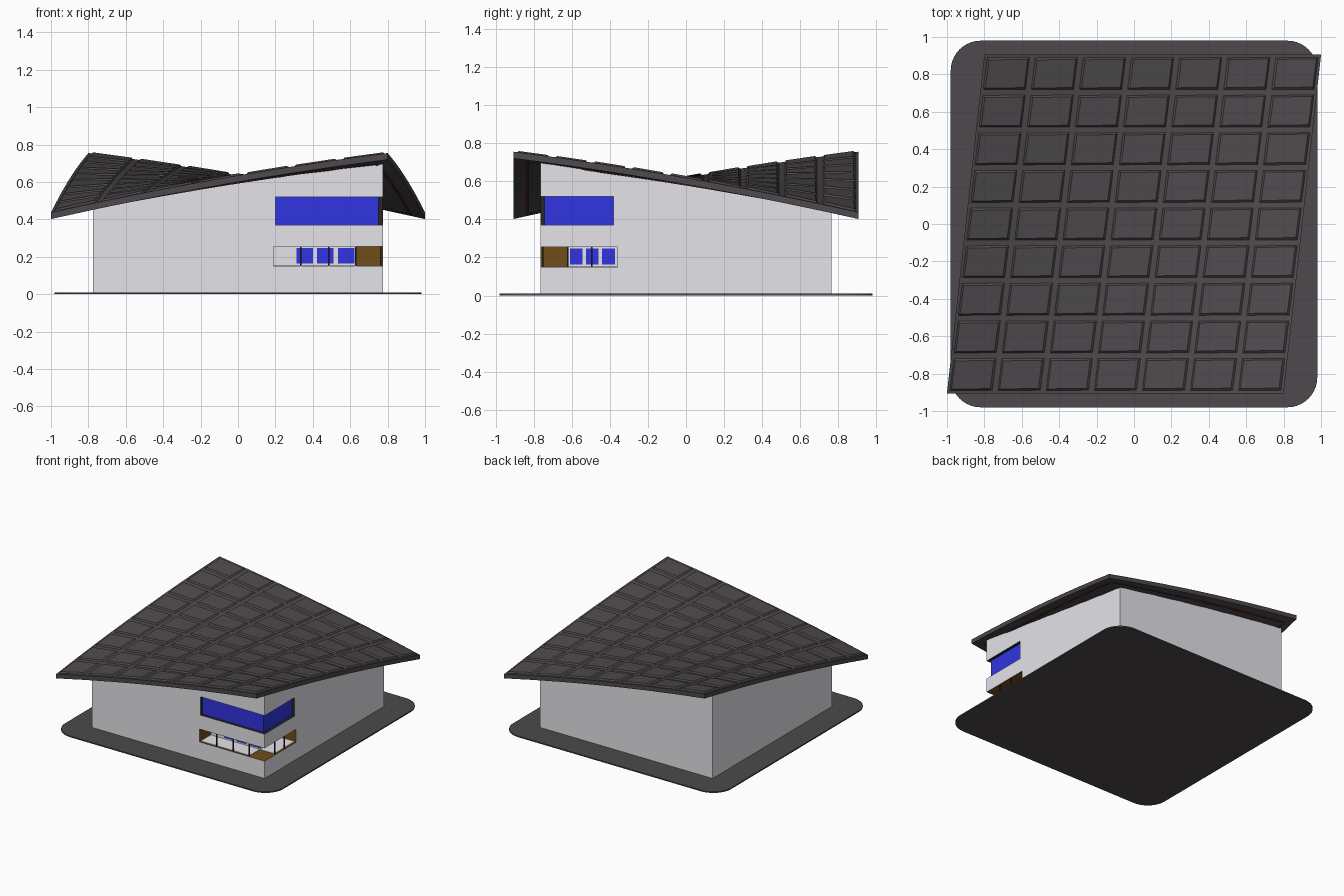
import bpy, bmesh

if "Cube" in bpy.data.objects:
    bpy.data.objects.remove(bpy.data.objects["Cube"])


def material(name, r, g, b):
    m = bpy.data.materials.new(name)
    m.diffuse_color = (r, g, b, 1)
    m.use_nodes = True
    m.node_tree.nodes["Principled BSDF"].inputs["Base Color"].default_value = m.diffuse_color
    return m


DARK = material("charcoal", 0.075, 0.066, 0.072)
BLACK = material("dark_reveal", 0.02, 0.02, 0.022)
WHITE = material("white_plaster", 0.78, 0.78, 0.82)
BLUE = material("blue_glass", 0.03, 0.035, 0.75)
WOOD = material("brown_wood", 0.17, 0.075, 0.01)
RED = material("eave_red", 0.1, 0.025, 0.025)


def finish(name, bm, mat):
    bmesh.ops.recalc_face_normals(bm, faces=bm.faces)
    me = bpy.data.meshes.new(name)
    bm.to_mesh(me)
    bm.free()
    me.materials.append(mat)
    ob = bpy.data.objects.new(name, me)
    bpy.context.collection.objects.link(ob)
    return ob


def box(name, x, y, z, mat, s=1, bevel=0):
    """Box from ranges; s = -1 turns it half a turn about z."""
    bm = bmesh.new()
    bmesh.ops.create_cube(bm, size=1)
    for v in bm.verts:
        v.co = (s * (x[0] + (v.co.x + .5) * (x[1] - x[0])),
                s * (y[0] + (v.co.y + .5) * (y[1] - y[0])),
                z[0] + (v.co.z + .5) * (z[1] - z[0]))
    if bevel:
        upright = [e for e in bm.edges if abs(e.verts[0].co.z - e.verts[1].co.z) > 1e-4]
        bmesh.ops.bevel(bm, geom=upright, offset=bevel, segments=10, profile=.5, affect='EDGES')
    return finish(name, bm, mat)


def roof_z(x, y):
    """Saddle height of the roof top: two opposite corners high, two low."""
    v = (y + .905) / 1.81
    u = (x + 1 - .2 * v) / 1.8
    p = u * (1 - v) + v * (1 - u)
    return .437 + .318 * p + .022 * (1 - (2 * p - 1) ** 2)


def roof_xy(u, v):
    return -1 + .2 * v + 1.8 * u, -.905 + 1.81 * v


def solid(name, nu, nv, xy, top, bottom, mat, tiled=False):
    """Closed volume between two height functions over a grid."""
    bm = bmesh.new()
    layers = []
    for h in (top, bottom):
        layers.append([[bm.verts.new((*xy(i / nu, j / nv), h(*xy(i / nu, j / nv))))
                        for j in range(nv + 1)] for i in range(nu + 1)])
    t, b = layers
    tops = []
    for i in range(nu):
        for j in range(nv):
            tops.append(bm.faces.new((t[i][j], t[i + 1][j], t[i + 1][j + 1], t[i][j + 1])))
            bm.faces.new((b[i][j], b[i][j + 1], b[i + 1][j + 1], b[i + 1][j]))
    for i in range(nu):
        for j in (0, nv):
            bm.faces.new((t[i][j], t[i + 1][j], b[i + 1][j], b[i][j]))
    for j in range(nv):
        for i in (0, nu):
            bm.faces.new((t[i][j], t[i][j + 1], b[i][j + 1], b[i][j]))
    bmesh.ops.recalc_face_normals(bm, faces=bm.faces)
    if tiled:  # raised roof panels
        bmesh.ops.inset_individual(bm, faces=tops, thickness=.022, depth=0)
        bmesh.ops.inset_individual(bm, faces=tops, thickness=.014, depth=.01)
    return finish(name, bm, mat)


# ground slab
box("ground_slab", (-.98, .98), (-.98, .98), (0, .01), DARK, bevel=.16)

# panelled saddle roof
THICK = .035
under = lambda x, y: roof_z(x, y) - THICK
solid("roof", 7, 9, roof_xy, roof_z, under, DARK, tiled=True)

# thin red strips under the eaves
a, w = .036, .007
for name, u0, u1, v0, v1 in (("front", a, 1 - a, a, a + w), ("back", a, 1 - a, 1 - a - w, 1 - a),
                             ("left", a, a + w, a, 1 - a), ("right", 1 - a - w, 1 - a, a, 1 - a)):
    strip = lambda u, v: roof_xy(u0 + u * (u1 - u0), v0 + v * (v1 - v0))
    solid("eave_strip_" + name, 14 if u1 - u0 > .5 else 1, 18 if v1 - v0 > .5 else 1, strip,
          lambda x, y: under(x, y) + .006, lambda x, y: under(x, y) - .006, RED)

# wall block reaching up into the roof
X, Y = .775, .765
walls = solid("walls", 14, 14, lambda u, v: (X * (2 * u - 1), Y * (2 * v - 1)),
              lambda x, y: under(x, y) + .008, lambda x, y: .01, WHITE)


def cut(x, y, z, mat, s):
    c = box("opening_cutter", x, y, z, mat, s)
    c.hide_render = True
    c.hide_set(True)
    m = walls.modifiers.new("opening", 'BOOLEAN')
    m.object, m.operation, m.solver = c, 'DIFFERENCE', 'EXACT'
    m.material_mode = 'TRANSFER'


# corner openings: front right, and back left with the two storeys swapped
for s, tag, zg, zb in ((1, "front", .37, .15), (-1, "back", .10, .375)):
    # corner window
    cut((.2, .9), (-.9, -.38), (zg, zg + .15), BLACK, s)
    box(tag + "_corner_window", (.2, .75), (-.742, -.38), (zg, zg + .15), BLUE, s)

    # loggia with a recessed room
    top = zb + .105
    cut((.19, .9), (-.9, -.36), (zb, top), WOOD, s)
    box(tag + "_room", (.19, .63), (-.62, -.36), (zb, top), WHITE, s)
    box(tag + "_deck_front", (.19, .63), (-.75, -.62), (zb, zb + .003), WHITE, s)
    box(tag + "_deck_side", (.63, .76), (-.62, -.36), (zb, zb + .003), WHITE, s)
    for i in range(3):
        x0, y0 = .312 + .111 * i, -.61 + .085 * i
        box(tag + "_room_window", (x0, x0 + .088), (-.623, -.61), (zb + .013, top - .008), BLUE, s)
        box(tag + "_side_window", (.62, .633), (y0, y0 + .066), (zb + .013, top - .008), BLUE, s)
    for x in (.335, .485, .63):
        box(tag + "_post", (x - .004, x + .004), (-.757, -.749), (zb, top), BLACK, s)
    for y in (-.62, -.495):
        box(tag + "_side_post", (.759, .767), (y - .004, y + .004), (zb, top), BLACK, s)
